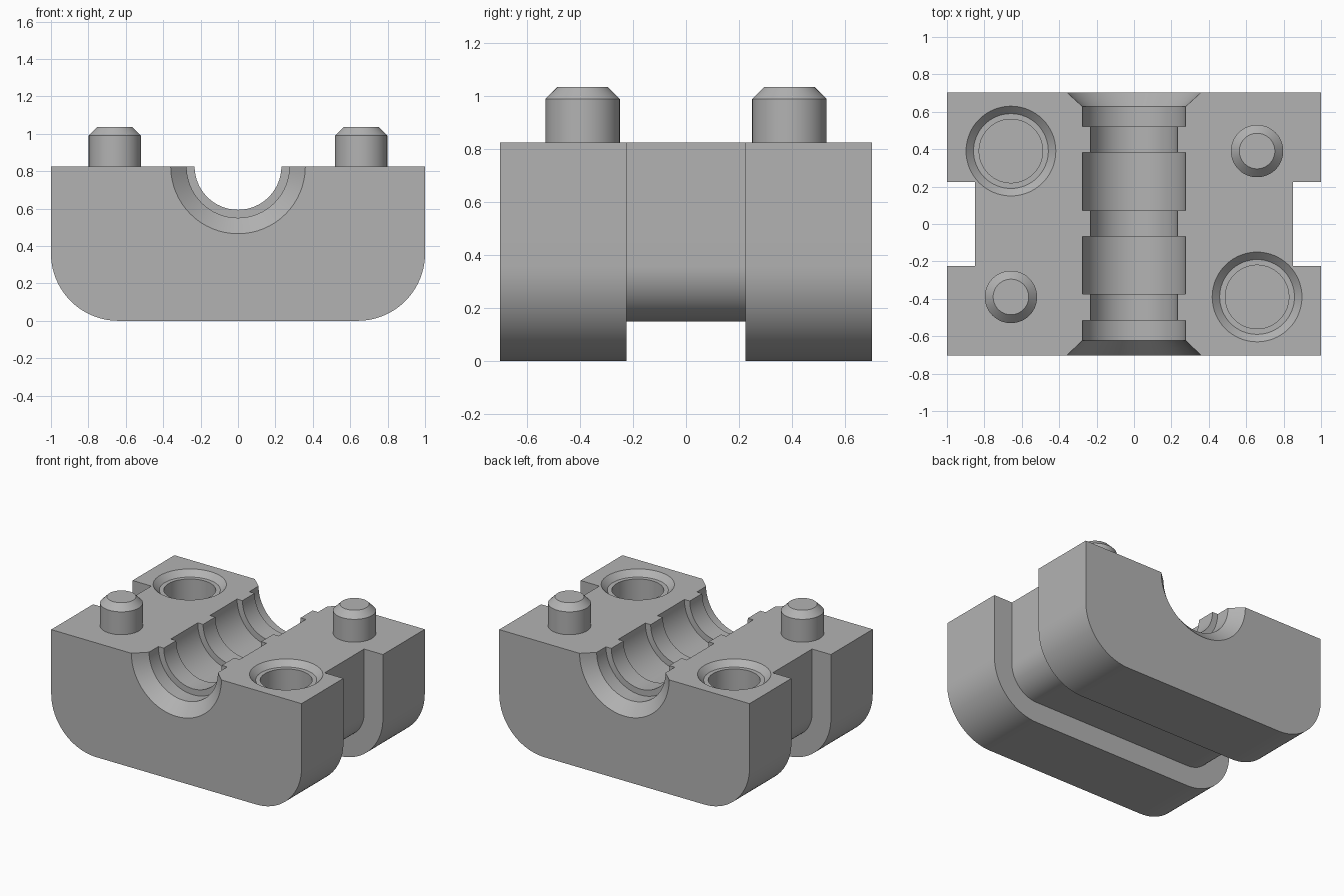
import bpy, bmesh, math
from mathutils import Matrix

if "Cube" in bpy.data.objects:
    bpy.data.objects.remove(bpy.data.objects["Cube"], do_unlink=True)

TOP = 0.825      # height of the flat upper face
HALF = 0.703     # half the depth of the block

grey = bpy.data.materials.new("plain grey")
grey.use_nodes = True
grey.diffuse_color = (0.45, 0.45, 0.45, 1)
grey.node_tree.nodes["Principled BSDF"].inputs["Base Color"].default_value = (0.45, 0.45, 0.45, 1)


def finish(bm, name, matrix=Matrix()):
    bmesh.ops.recalc_face_normals(bm, faces=bm.faces)
    bm.transform(matrix)
    mesh = bpy.data.meshes.new(name)
    bm.to_mesh(mesh)
    bm.free()
    mesh.materials.append(grey)
    obj = bpy.data.objects.new(name, mesh)
    bpy.context.collection.objects.link(obj)
    return obj


def lathe(name, profile, matrix, sides=64):
    """Closed turned solid from (radius, height) pairs."""
    bm = bmesh.new()
    rings = [[bm.verts.new((r * math.cos(math.tau * i / sides),
                            r * math.sin(math.tau * i / sides), z))
              for i in range(sides)] for r, z in profile]
    for a, b in zip(rings, rings[1:]):
        for i in range(sides):
            j = (i + 1) % sides
            bm.faces.new((a[i], a[j], b[j], b[i]))
    bm.faces.new(rings[0])
    bm.faces.new(rings[-1])
    return finish(bm, name, matrix)


def section(inset, y, steps=20):
    """Open U outline from the left top edge round to the right top edge."""
    arc = [(0.64 + (0.36 - inset) * math.cos(a), 0.36 - (0.36 - inset) * math.sin(a))
           for a in (math.pi / 2 * i / steps for i in range(steps + 1))]
    half = [(1 - inset, TOP)] + arc
    return [(x, y, z) for x, z in half] + [(-x, y, z) for x, z in reversed(half)]


def smooth(obj):
    bpy.ops.object.select_all(action='DESELECT')
    obj.select_set(True)
    bpy.context.view_layer.objects.active = obj
    bpy.ops.object.shade_smooth_by_angle(angle=math.radians(25))


# Block with a belt groove round its sides and underside
bm = bmesh.new()
layout = [(0, -HALF), (0, -0.225), (0.15, -0.225), (0.15, 0.225), (0, 0.225), (0, HALF)]
rings = [[bm.verts.new(p) for p in section(*s)] for s in layout]
for a, b in zip(rings, rings[1:]):
    for i in range(len(a) - 1):
        bm.faces.new((a[i], a[i + 1], b[i + 1], b[i]))
bm.faces.new(rings[0])
bm.faces.new(rings[-1])
bm.faces.new([r[0] for r in rings] + [r[-1] for r in reversed(rings)])
block = finish(bm, "block")

# Stepped channel with flared mouths
wide, narrow = 0.275, 0.232
bore = [(0.402, -0.743), (wide, -0.622)]
radius = wide
for y in (-0.516, -0.374, -0.067, 0.072, 0.382, 0.521):
    bore.append((radius, y))
    radius = narrow if radius == wide else wide
    bore.append((radius, y))
bore += [(wide, 0.627), (0.402, 0.743)]
turn = Matrix.Translation((0, 0, TOP + 0.0005)) @ Matrix.Rotation(-math.pi / 2, 4, 'X')
cutters = [lathe("channel_cutter", bore, turn)]

# Sockets, chamfered with a narrow ledge, and the pins diagonally opposite
socket = [(0.17, -0.26), (0.17, -0.04), (0.2, -0.04), (0.24, 0), (0.25, 0.01)]
pin = [(0.14, -0.02), (0.14, 0.165), (0.095, 0.21)]
pins = []
for side, label in ((1, "back_left"), (-1, "front_right")):
    y = 0.39 * side
    cutters.append(lathe("socket_cutter", socket, Matrix.Translation((-0.658 * side, y, TOP))))
    pins.append(lathe(label + "_pin", pin, Matrix.Translation((0.658 * side, y, TOP))))

bpy.context.view_layer.objects.active = block
for cutter in cutters:
    cutter.hide_render = True
    mod = block.modifiers.new("cut", 'BOOLEAN')
    mod.operation = 'DIFFERENCE'
    mod.solver = 'EXACT'
    mod.object = cutter
    bpy.ops.object.modifier_apply(modifier=mod.name)
for cutter in cutters:
    bpy.data.objects.remove(cutter, do_unlink=True)

for obj in [block] + pins:
    smooth(obj)
